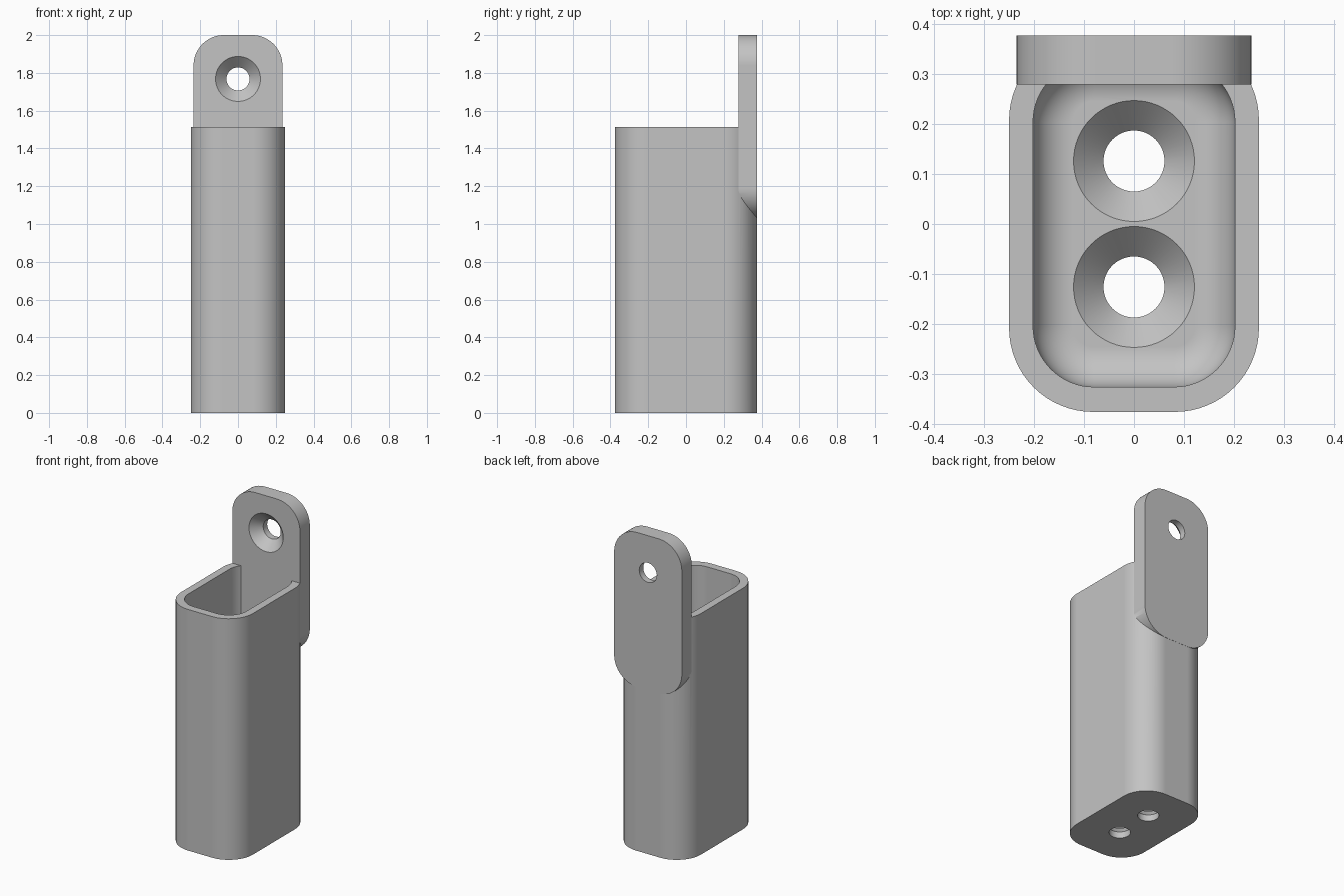
import bpy
import bmesh
from math import sin, cos, pi

old = bpy.data.objects.get("Cube")
if old:
    bpy.data.objects.remove(old, do_unlink=True)

GREY = (0.55, 0.55, 0.55, 1)
grey = bpy.data.materials.new("plain grey")
grey.use_nodes = True
grey.diffuse_color = GREY
grey.node_tree.nodes["Principled BSDF"].inputs["Base Color"].default_value = GREY

HEIGHT = 1.514
FLOOR = 0.1
BACK = 0.377        # rear face of the mounting tab
TAB_FRONT = 0.279


def rounded_rect(half_w, half_h, r, seg=16):
    """Closed outline of a rounded rectangle about the origin."""
    pts = []
    for q, (sx, sy) in enumerate([(1, 1), (-1, 1), (-1, -1), (1, -1)]):
        for i in range(seg + 1):
            a = (q + i / seg) * pi / 2
            pts.append((sx * (half_w - r) + r * cos(a),
                        sy * (half_h - r) + r * sin(a)))
    return pts


def circle(r, seg=64):
    return [(r * cos(2 * pi * i / seg), r * sin(2 * pi * i / seg))
            for i in range(seg)]


def loft(name, layers, place):
    """Skin a stack of (outline, depth) layers, with capped ends."""
    bm = bmesh.new()
    rings = [[bm.verts.new(place(u, v, d)) for u, v in outline]
             for outline, d in layers]
    n = len(rings[0])
    for a, b in zip(rings, rings[1:]):
        for i in range(n):
            j = (i + 1) % n
            bm.faces.new((a[i], a[j], b[j], b[i]))
    bm.faces.new(rings[0])
    bm.faces.new(rings[-1])
    bmesh.ops.recalc_face_normals(bm, faces=bm.faces)
    mesh = bpy.data.meshes.new(name)
    bm.to_mesh(mesh)
    bm.free()
    mesh.materials.append(grey)
    obj = bpy.data.objects.new(name, mesh)
    bpy.context.collection.objects.link(obj)
    return obj


def combine(target, other, operation):
    """Apply a boolean and discard the helper."""
    bpy.context.view_layer.objects.active = target
    mod = target.modifiers.new(operation, "BOOLEAN")
    mod.operation = operation
    mod.solver = "EXACT"
    mod.object = other
    bpy.ops.object.modifier_apply(modifier=mod.name)
    bpy.data.objects.remove(other, do_unlink=True)


def upright(u, v, d):
    return (u, v, d)


# Outer body
holder = loft("holder", [(rounded_rect(0.25, 0.376, 0.168), 0),
                         (rounded_rect(0.25, 0.376, 0.168), HEIGHT)], upright)

# Cavity with a filleted floor
FILLET = 0.08
layers = []
for i in range(13):
    a = i / 12 * pi / 2
    inset = FILLET * (1 - sin(a))
    layers.append((rounded_rect(0.202 - inset, 0.326 - inset, 0.122 - inset),
                   FLOOR + FILLET * (1 - cos(a))))
layers.append((rounded_rect(0.202, 0.326, 0.122), HEIGHT + 0.1))
combine(holder, loft("cavity_cutter", layers, upright), "DIFFERENCE")

# Mounting tab on the back
tab_outline = rounded_rect(0.235, 0.485, 0.16)
tab = loft("mounting_tab", [(tab_outline, TAB_FRONT), (tab_outline, BACK)],
           lambda u, v, d: (u, d, 1.515 + v))
combine(holder, tab, "UNION")

# Countersunk screw holes: two in the floor, one in the tab
screw = [(circle(0.061), -0.02), (circle(0.061), 0.04),
         (circle(0.121), FLOOR), (circle(0.121), FLOOR + 0.04)]
places = [lambda u, v, d: (u, v + 0.126, d),
          lambda u, v, d: (u, v - 0.126, d),
          lambda u, v, d: (u, BACK - d, v + 1.768)]
for place in places:
    combine(holder, loft("screw_cutter", screw, place), "DIFFERENCE")

# Smooth curved walls, crisp edges
for o in bpy.context.selected_objects:
    o.select_set(False)
holder.select_set(True)
bpy.context.view_layer.objects.active = holder
bpy.ops.object.shade_smooth_by_angle(angle=pi / 6)
normals = holder.modifiers.new("flat_face_normals", "WEIGHTED_NORMAL")
normals.keep_sharp = True
